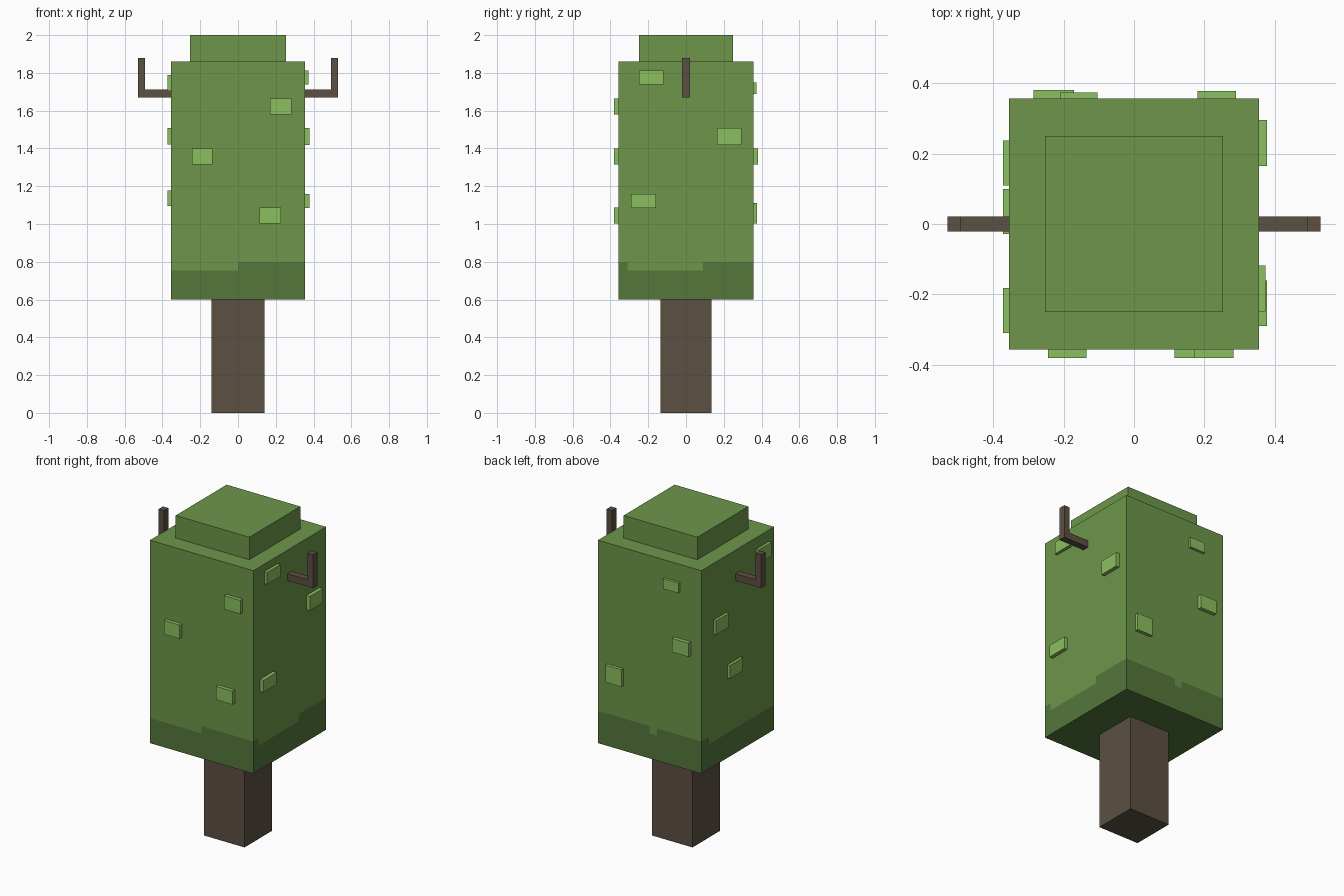
import bpy
import bmesh
from mathutils import Vector

cube = bpy.data.objects.get("Cube")
if cube:
    bpy.data.objects.remove(cube, do_unlink=True)


def material(name, rgb):
    """Flat material from display values 0-255, converted to linear."""
    lin = [((c / 255 + 0.055) / 1.055) ** 2.4 for c in rgb] + [1.0]
    mat = bpy.data.materials.new(name)
    mat.use_nodes = True
    mat.diffuse_color = lin
    bsdf = mat.node_tree.nodes["Principled BSDF"]
    bsdf.inputs["Base Color"].default_value = lin
    bsdf.inputs["Roughness"].default_value = 0.9
    return mat


LEAF = material("leaf green", (109, 150, 74))
DARK = material("dark leaf green", (85, 119, 59))
LIGHT = material("light leaf green", (139, 191, 94))
BARK = material("bark brown", (92, 80, 67))


def finish(name, bm, *mats):
    bmesh.ops.recalc_face_normals(bm, faces=bm.faces)
    mesh = bpy.data.meshes.new(name)
    bm.to_mesh(mesh)
    bm.free()
    for mat in mats:
        mesh.materials.append(mat)
    obj = bpy.data.objects.new(name, mesh)
    bpy.context.collection.objects.link(obj)
    return obj


def box_mesh(lo, hi):
    bm = bmesh.new()
    bmesh.ops.create_cube(bm, size=1)
    for v in bm.verts:
        v.co = [a if c < 0 else b for c, a, b in zip(v.co, lo, hi)]
    return bm


def box(name, lo, hi, mat):
    return finish(name, box_mesh(lo, hi), mat)


HX, HY = 0.355, 0.357
LOW, HIGH = 0.755, 0.80

# Trunk and top tuft
box("trunk", (-0.14, -0.136, 0), (0.14, 0.136, 0.6), BARK)
box("top_tuft", (-0.253, -0.25, 1.86), (0.253, 0.25, 2.0), LEAF)

# Foliage block, cut where the dark lower band steps up and down
bm = box_mesh((-HX, -HY, 0.6), (HX, HY, 1.86))
cuts = [(2, LOW), (2, HIGH), (0, 0), (0, -0.05), (1, -0.31), (1, 0.09), (1, 0.28)]
for axis, at in cuts:
    normal = Vector((0, 0, 0))
    normal[axis] = 1
    bmesh.ops.bisect_plane(bm, geom=bm.verts[:] + bm.edges[:] + bm.faces[:],
                           plane_co=normal * at, plane_no=normal)


def band_height(n, c):
    """Top of the dark band for a wall facing n at the point c."""
    if n.y < -0.5:
        raised = c.x > 0
    elif n.y > 0.5:
        raised = not -0.05 < c.x < 0
    elif n.x > 0.5:
        raised = c.y < -0.31 or c.y > 0.09
    else:
        raised = c.y > 0.28
    return HIGH if raised else LOW


bm.normal_update()
for face in bm.faces:
    center = face.calc_center_median()
    face.material_index = int(center.z < band_height(face.normal, center))
finish("foliage", bm, LEAF, DARK)

# Leaf tufts per side: start and end along the wall, bottom, top, outer reach
TUFTS = {
    "front": [(0.17, 0.282, 1.58, 1.665, 0.38), (-0.244, -0.135, 1.315, 1.4, 0.38),
              (0.115, 0.228, 1.003, 1.087, 0.38)],
    "back": [(-0.21, -0.103, 1.687, 1.75, 0.373), (-0.285, -0.171, 1.315, 1.4, 0.381),
             (0.18, 0.29, 1.003, 1.11, 0.377)],
    "left": [(-0.248, -0.118, 1.738, 1.813, 0.374), (0.165, 0.295, 1.419, 1.507, 0.378),
             (-0.29, -0.16, 1.085, 1.16, 0.378)],
    "right": [(-0.309, -0.181, 1.703, 1.788, 0.372), (0.11, 0.237, 1.42, 1.507, 0.372),
              (-0.028, 0.1, 1.096, 1.178, 0.372)],
}
for side, tufts in TUFTS.items():
    sign = 1 if side in ("back", "left") else -1
    for i, (a, b, z0, z1, reach) in enumerate(tufts):
        d0, d1 = sorted((sign * 0.34, sign * reach))
        if side in ("front", "back"):
            lo, hi = (a, d0, z0), (b, d1, z1)
        else:
            lo, hi = (d0, a, z0), (d1, b, z1)
        box(f"{side}_leaf_tuft_{i + 1}", lo, hi, LIGHT)

# Bent branches: an L profile pushed to its thickness, mirrored
PROFILE = [(0.34, 1.67), (0.53, 1.67), (0.53, 1.878), (0.492, 1.878),
           (0.492, 1.713), (0.34, 1.713)]
for side, sign in (("left", 1), ("right", -1)):
    bm = bmesh.new()
    face = bm.faces.new([bm.verts.new((sign * x, -0.021, z)) for x, z in PROFILE])
    grown = bmesh.ops.extrude_face_region(bm, geom=[face])["geom"]
    bmesh.ops.translate(bm, vec=(0, 0.042, 0),
                        verts=[g for g in grown if isinstance(g, bmesh.types.BMVert)])
    # Close the first side if the extrusion removed it
    holes = [e for e in bm.edges if e.is_boundary]
    if holes:
        bmesh.ops.holes_fill(bm, edges=holes)
    finish(f"{side}_branch", bm, BARK)
